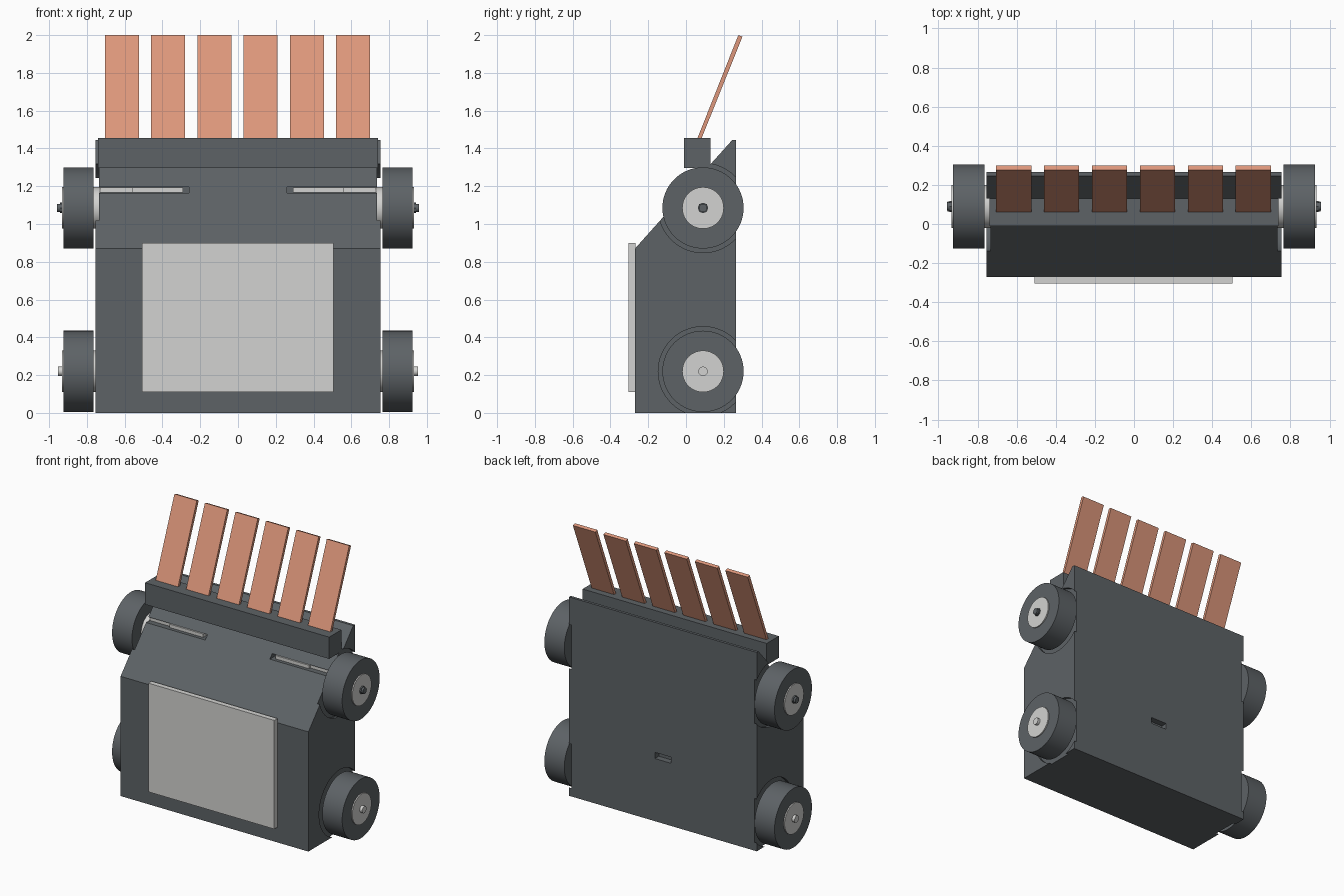
import bpy, bmesh, math
from mathutils import Matrix

if "Cube" in bpy.data.objects:
    bpy.data.objects.remove(bpy.data.objects["Cube"])


def material(name, rgb):
    m = bpy.data.materials.new(name)
    m.use_nodes = True
    m.diffuse_color = (*rgb, 1)
    m.node_tree.nodes["Principled BSDF"].inputs["Base Color"].default_value = (*rgb, 1)
    return m


slate = material("slate grey", (0.11, 0.123, 0.133))
light = material("light grey", (0.65, 0.65, 0.635))
copper = material("copper orange", (0.73, 0.31, 0.20))


def finish(name, bm, mat, smooth=False):
    bmesh.ops.recalc_face_normals(bm, faces=bm.faces)
    mesh = bpy.data.meshes.new(name)
    bm.to_mesh(mesh)
    bm.free()
    mesh.materials.append(mat)
    ob = bpy.data.objects.new(name, mesh)
    bpy.context.collection.objects.link(ob)
    if smooth:
        bpy.ops.object.select_all(action="DESELECT")
        ob.select_set(True)
        bpy.context.view_layer.objects.active = ob
        bpy.ops.object.shade_smooth_by_angle()
    return ob


def extrude_x(name, profile, x0, x1, mat):
    """Extrude a (y, z) outline along x."""
    bm = bmesh.new()
    face = bm.faces.new([bm.verts.new((x0, y, z)) for y, z in profile])
    out = bmesh.ops.extrude_face_region(bm, geom=[face])
    verts = [g for g in out["geom"] if isinstance(g, bmesh.types.BMVert)]
    bmesh.ops.translate(bm, vec=(x1 - x0, 0, 0), verts=verts)
    return finish(name, bm, mat)


def box(name, x, y, z, mat):
    return extrude_x(name, [(y[0], z[0]), (y[1], z[0]), (y[1], z[1]), (y[0], z[1])],
                     x[0], x[1], mat)


def disc(name, x0, x1, y, z, r, mat, sides=64):
    """Cylinder along x between x0 and x1."""
    bm = bmesh.new()
    spin = Matrix.Translation(((x0 + x1) / 2, y, z)) @ Matrix.Rotation(math.pi / 2, 4, "Y")
    bmesh.ops.create_cone(bm, cap_ends=True, segments=sides, radius1=r, radius2=r,
                          depth=abs(x1 - x0), matrix=spin)
    return finish(name, bm, mat, sides > 8)


def cut(target, cutter):
    mod = target.modifiers.new("cut", "BOOLEAN")
    mod.operation = "DIFFERENCE"
    mod.solver = "EXACT"
    mod.object = cutter
    bpy.ops.object.select_all(action="DESELECT")
    target.select_set(True)
    bpy.context.view_layer.objects.active = target
    bpy.ops.object.modifier_apply(modifier=mod.name)
    bpy.data.objects.remove(cutter)


AXLE_Y = 0.09
LEVELS = {"lower": 0.22, "upper": 1.085}
SIDES = {"left": 1, "right": -1}

# Body with sloped front
body = extrude_x("body", [(-0.27, 0), (0.265, 0), (0.265, 1.445), (0.245, 1.445),
                          (-0.27, 0.87)], -0.755, 0.755, slate)

# Wheel recesses, sensor slits and rear port
for s in SIDES.values():
    for z in LEVELS.values():
        cut(body, disc("recess_cutter", s * 0.735, s * 0.9, AXLE_Y, z, 0.237, slate))
    cut(body, box("slit_cutter", (s * 0.26, s * 0.738), (-0.15, 0.08), (1.165, 1.195), slate))
cut(body, box("port_cutter", (-0.065, 0.065), (0.22, 0.4), (0.455, 0.50), slate))

# Light bars inside the slits
for side, s in SIDES.items():
    box(side + "_inner_bar", (s * 0.29, s * 0.56), (0.015, 0.08), (1.168, 1.192), light)
    box(side + "_outer_bar", (s * 0.56, s * 0.73), (0.03, 0.08), (1.168, 1.192), light)

# Front panel and top rail
box("front_panel", (-0.508, 0.505), (-0.305, -0.268), (0.11, 0.90), light)
box("top_rail", (-0.74, 0.74), (-0.01, 0.13), (1.297, 1.455), slate)

# Leaning blades
for i in range(6):
    x = -0.615 + i * 0.245
    extrude_x(f"blade_{i + 1}", [(0.055, 1.44), (0.077, 1.44), (0.299, 1.992), (0.277, 2.0)],
              x - 0.09, x + 0.09, copper)

# Wheels, hubs and axle tips
for side, s in SIDES.items():
    for level, z in LEVELS.items():
        name = f"{level}_{side}_"
        disc(name + "wheel", s * 0.765, s * 0.925, AXLE_Y, z, 0.215, slate)
        disc(name + "hub", s * 0.73, s * 0.933, AXLE_Y, z, 0.11, light)
        if level == "upper":
            disc(name + "bolt", s * 0.92, s * 0.943, AXLE_Y, z, 0.028, slate, 8)
            disc(name + "axle_tip", s * 0.92, s * 0.957, AXLE_Y, z, 0.022, slate, 24)
        else:
            disc(name + "axle_tip", s * 0.92, s * 0.953, AXLE_Y, z, 0.025, light, 24)
